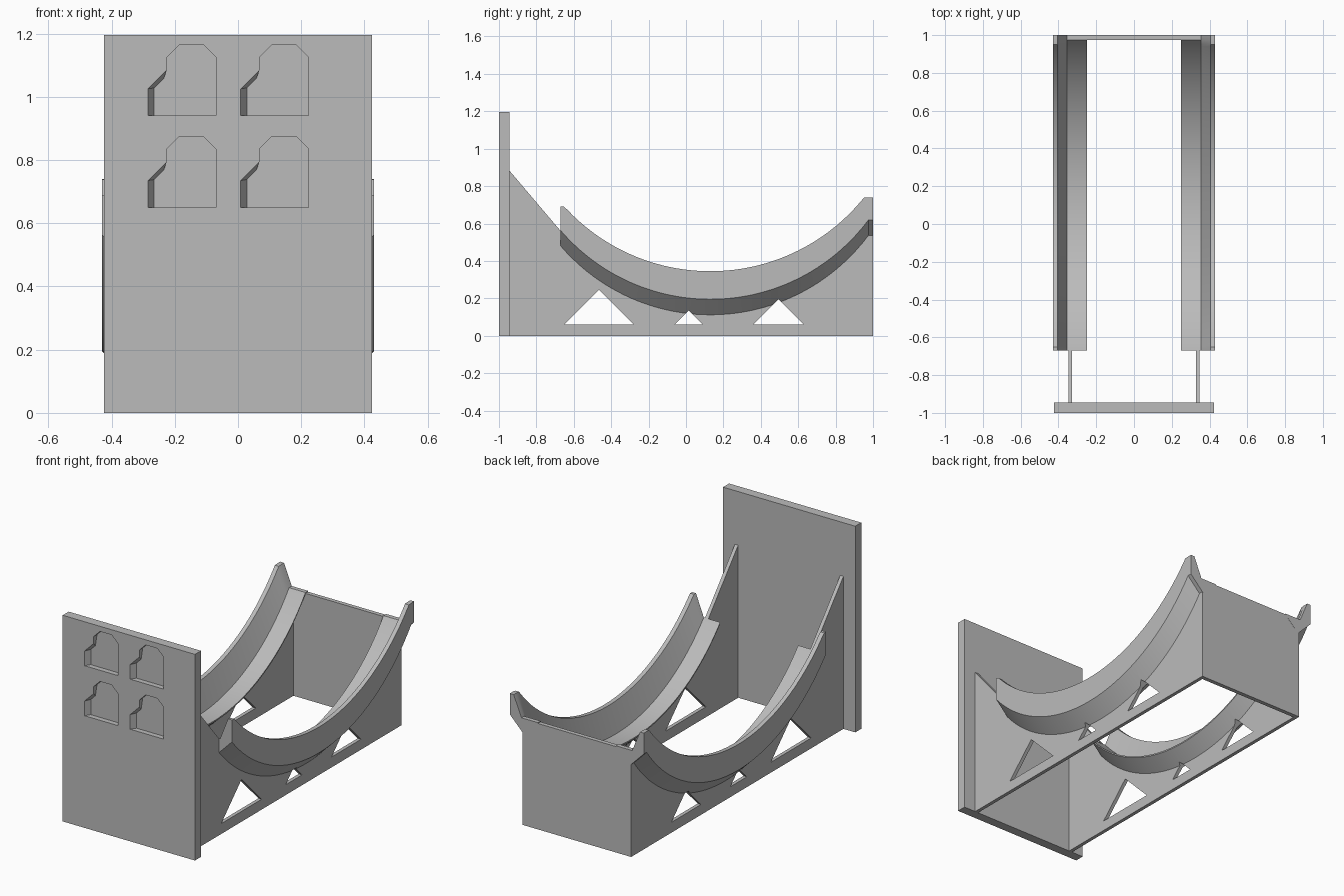
import bpy, bmesh
from math import sqrt, radians

if "Cube" in bpy.data.objects:
    bpy.data.objects.remove(bpy.data.objects["Cube"], do_unlink=True)

grey = bpy.data.materials.new("plain grey")
grey.use_nodes = True
grey.diffuse_color = (0.5, 0.5, 0.5, 1)
grey.node_tree.nodes["Principled BSDF"].inputs["Base Color"].default_value = (0.5, 0.5, 0.5, 1)


def loft(name, rings):
    """Solid skinned through closed rings of equal length, capped at the ends."""
    bm = bmesh.new()
    loops = [[bm.verts.new(p) for p in ring] for ring in rings]
    n = len(loops[0])
    for a, b in zip(loops, loops[1:]):
        for i in range(n):
            j = (i + 1) % n
            bm.faces.new((a[i], a[j], b[j], b[i]))
    bm.faces.new(loops[0])
    bm.faces.new(loops[-1])
    bmesh.ops.recalc_face_normals(bm, faces=bm.faces)
    mesh = bpy.data.meshes.new(name)
    bm.to_mesh(mesh)
    bm.free()
    ob = bpy.data.objects.new(name, mesh)
    bpy.context.collection.objects.link(ob)
    mesh.materials.append(grey)
    return ob


def side_prism(name, profile, x0, x1):
    return loft(name, [[(x, y, z) for y, z in profile] for x in (x0, x1)])


def box(name, x, y0, y1, height):
    return side_prism(name, [(y0, 0), (y1, 0), (y1, height), (y0, height)], -x, x)


def finish(ob, cutters=(), mirror=False):
    for cutter in cutters:
        mod = ob.modifiers.new("cut", 'BOOLEAN')
        mod.operation, mod.solver, mod.object = 'DIFFERENCE', 'EXACT', cutter
    if mirror:
        ob.modifiers.new("mirror", 'MIRROR')
    bpy.ops.object.select_all(action='DESELECT')
    ob.select_set(True)
    bpy.context.view_layer.objects.active = ob
    for mod in list(ob.modifiers):
        bpy.ops.object.modifier_apply(modifier=mod.name)
    bpy.ops.object.shade_smooth_by_angle(angle=radians(25))


# Shared cradle curve: rise above its lowest point
RADIUS, MID, FRONT, BACK = 1.054, 0.13, -0.67, 0.975


def rise(y):
    d = min(y, BACK) - MID
    return RADIUS - sqrt(RADIUS ** 2 - d * d)


steps = 48
stations = [FRONT + (BACK - FRONT) * i / steps for i in range(steps + 1)]

# Triangular windows through the sides
windows = [side_prism("window_cutter", [(c - h, 0.06), (c + h, 0.06), (c, 0.06 + h)], -0.6, 0.6)
           for c, h in ((-0.465, 0.185), (0.015, 0.075), (0.495, 0.135))]

# Side walls
top = [(y, rise(y) + 0.185) for y in reversed(stations)]
wall = side_prism("side_walls", [(-0.95, 0), (0.99, 0)] + top + [(FRONT, 0.56), (-0.95, 0.89)],
                  0.327, 0.348)
finish(wall, windows, mirror=True)

# Cradle rails with a raised outer lip and chamfered underside
section = [(0.25, 0.195), (0.355, 0.195), (0.405, 0.345), (0.43, 0.345),
           (0.43, 0.195), (0.346, 0.11), (0.332, 0.11), (0.25, 0.187)]
ys = sorted(stations + [-0.652, 0.951, 1.0])
rails = loft("cradle_rails", [[(x, y, min(z + rise(y), 0.69 if y < 0 else 0.74))
                               for x, z in section] for y in ys])
finish(rails, windows, mirror=True)

# Back plate
finish(box("back_plate", 0.348, BACK, 0.9995, 0.195 + rise(BACK) - 0.005))

# Front panel with four shallow notched pockets
panel = box("front_panel", 0.424, -1, -0.945, 1.195)
outer = [(0, 0), (0.215, 0), (0.215, 0.185), (0.175, 0.225),
         (0.1, 0.225), (0.06, 0.185), (0.06, 0.145), (0, 0.085)]
inner = outer[:6] + [(0.05, 0.118), (0.02, 0.088)]
inner[0] = (0.02, 0)
pockets = []
for px in (-0.285, 0.008):
    for pz in (0.65, 0.94):
        pockets.append(loft("pocket_cutter", [[(px + u, y, pz + v) for u, v in ring]
                                              for ring, y in ((outer, -1.0), (inner, -0.97))]))
        # Reach slightly past the panel face for a clean cut
        for v in pockets[-1].data.vertices:
            if v.co.y < -0.99:
                v.co.y = -1.001
finish(panel, pockets)

for cutter in windows + pockets:
    bpy.data.objects.remove(cutter, do_unlink=True)
